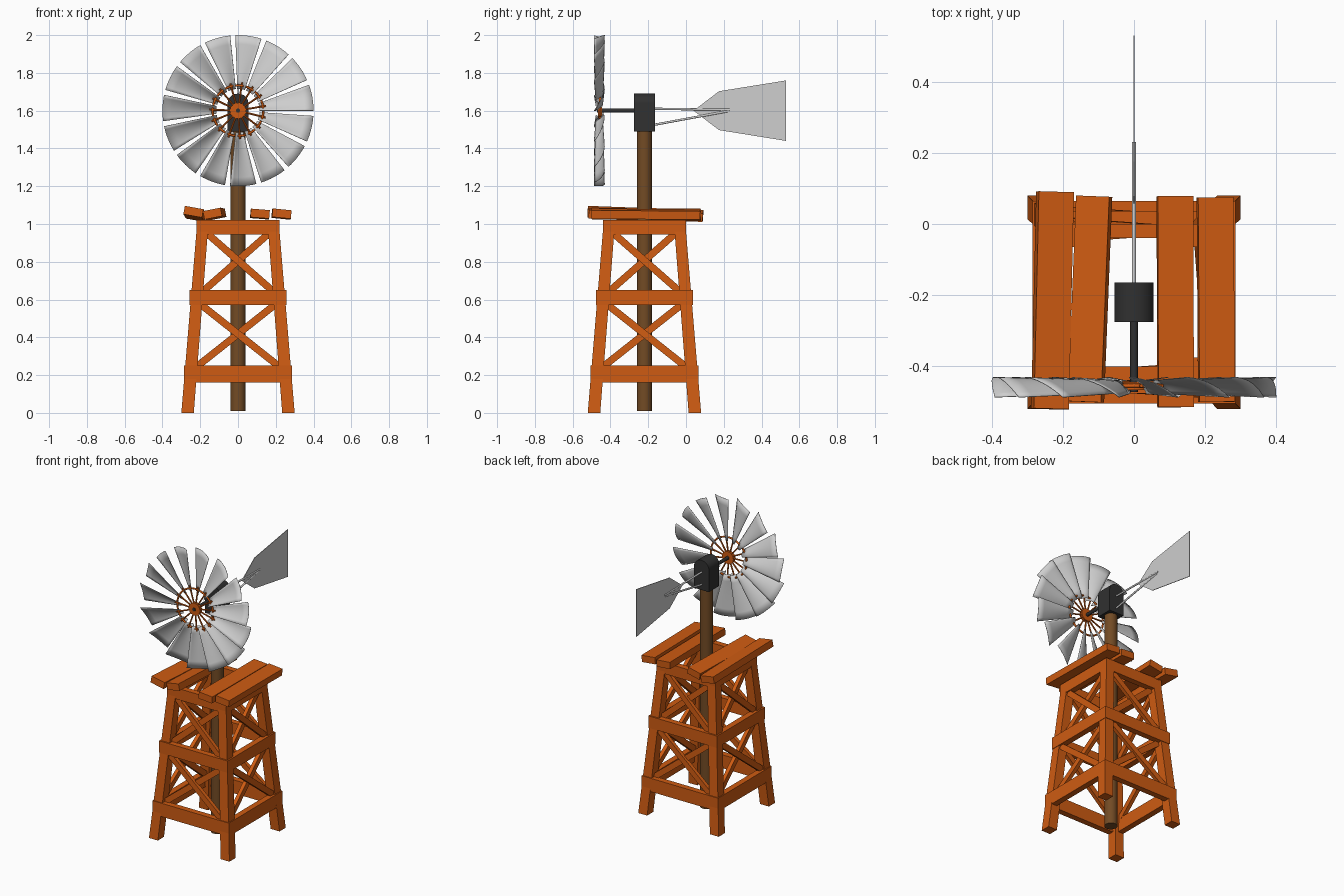
import bpy, bmesh, math
from mathutils import Vector, Matrix

if "Cube" in bpy.data.objects:
    bpy.data.objects.remove(bpy.data.objects["Cube"])


def material(name, rgb, metallic=0.0):
    m = bpy.data.materials.new(name)
    m.use_nodes = True
    m.diffuse_color = (*rgb, 1)
    m.node_tree.nodes["Principled BSDF"].inputs["Base Color"].default_value = (*rgb, 1)
    return m


ORANGE = material("orange wood", (0.62, 0.105, 0.006))
BROWN = material("brown post", (0.17, 0.07, 0.018))
DARK = material("dark iron", (0.03, 0.03, 0.03))
METAL = material("pale metal", (0.62, 0.62, 0.62))

CY = -0.22                       # tower axis
HUB = Vector((0, -0.455, 1.6))   # wheel centre
BLADES = 15


def finish(name, bm, mat, smooth=False):
    bmesh.ops.recalc_face_normals(bm, faces=bm.faces)
    mesh = bpy.data.meshes.new(name)
    bm.to_mesh(mesh)
    bm.free()
    mesh.materials.append(mat)
    ob = bpy.data.objects.new(name, mesh)
    bpy.context.collection.objects.link(ob)
    if smooth:
        bpy.ops.object.select_all(action='DESELECT')
        ob.select_set(True)
        bpy.context.view_layer.objects.active = ob
        bpy.ops.object.shade_smooth_by_angle(angle=math.radians(40))
    return ob


def frame(p, q, ref):
    """Matrix at the middle of p-q: Z along the line, Y towards ref."""
    z = (q - p).normalized()
    x = Vector(ref).cross(z).normalized()
    rot = Matrix((x, z.cross(x), z)).transposed().to_4x4()
    return Matrix.Translation((p + q) / 2) @ rot


def add_bar(bm, p, q, width, depth, ref):
    p, q = Vector(p), Vector(q)
    size = Matrix.Diagonal((width, depth, (q - p).length, 1))
    bmesh.ops.create_cube(bm, size=1, matrix=frame(p, q, ref) @ size)


def add_rod(bm, p, q, radius, sides=12):
    p, q = Vector(p), Vector(q)
    ref = (1, 0, 0) if abs((q - p).normalized().x) < 0.9 else (0, 1, 0)
    bmesh.ops.create_cone(bm, cap_ends=True, segments=sides, radius1=radius,
                          radius2=radius, depth=(q - p).length, matrix=frame(p, q, ref))


def extrude_profile(bm, points, direction):
    face = bm.faces.new([bm.verts.new(p) for p in points])
    res = bmesh.ops.extrude_face_region(bm, geom=[face])
    verts = [v for v in res["geom"] if isinstance(v, bmesh.types.BMVert)]
    bmesh.ops.translate(bm, verts=verts, vec=direction)


# Four splayed, tapered legs
for sx, side in ((1, "left"), (-1, "right")):
    for sy, end in ((1, "back"), (-1, "front")):
        bm = bmesh.new()
        for z, c, h in ((0.0, 0.267, 0.033), (1.02, 0.185, 0.03)):
            bm.faces.new([bm.verts.new((sx * c + i * h, CY + sy * c + j * h, z))
                          for i, j in ((-1, -1), (1, -1), (1, 1), (-1, 1))])
        bmesh.ops.bridge_loops(bm, edges=bm.edges[:])
        finish(f"{end}_{side}_leg", bm, ORANGE)

# Horizontal beam rings: bottom, top, half width
RINGS = {"lower": (0.16, 0.25, 0.285), "middle": (0.57, 0.65, 0.256), "upper": (0.945, 1.02, 0.22)}
T = 0.04
for level, (z0, z1, h) in RINGS.items():
    bm = bmesh.new()
    z = (z0 + z1) / 2
    for k in range(4):
        turn = Matrix.Translation((0, CY, 0)) @ Matrix.Rotation(k * math.pi / 2, 4, 'Z')
        add_bar(bm, turn @ Vector((-h, -h + T / 2, z)), turn @ Vector((h - T, -h + T / 2, z)),
                T, z1 - z0, (0, 0, 1))
    finish(f"{level}_beams", bm, ORANGE)

# Crossed braces on every side: bottom, top, half widths and distances from the axis
for level, z0, z1, x0, x1, d0, d1 in (("lower", 0.24, 0.58, 0.225, 0.205, 0.25, 0.222),
                                      ("upper", 0.64, 0.96, 0.19, 0.175, 0.217, 0.19)):
    bm = bmesh.new()
    for k in range(4):
        turn = Matrix.Translation((0, CY, 0)) @ Matrix.Rotation(k * math.pi / 2, 4, 'Z')
        out = turn.to_3x3() @ Vector((0, -1, 0))
        for s, shift in ((1, 0.008), (-1, -0.008)):
            add_bar(bm, turn @ Vector((-s * x0, -d0 + shift, z0)),
                    turn @ Vector((s * x1, -d1 + shift, z1)), 0.038, 0.025, out)
    finish(f"{level}_braces", bm, ORANGE)

# Uneven deck planks: back end, front end, width, tilt
PLANKS = {
    "far_right": ((-0.222, 0.09, 1.042), (-0.236, -0.52, 1.065), 0.1, 0.18),
    "inner_right": ((-0.112, 0.078, 1.05), (-0.135, -0.5, 1.055), 0.095, -0.2),
    "inner_left": ((0.115, 0.078, 1.05), (0.117, -0.515, 1.055), 0.1, 0.08),
    "far_left": ((0.228, 0.075, 1.05), (0.232, -0.5, 1.055), 0.1, 0.1),
}
for name, (p, q, w, tilt) in PLANKS.items():
    bm = bmesh.new()
    add_bar(bm, p, q, w, 0.045, (tilt, 0, 1))
    finish(f"{name}_plank", bm, ORANGE)

# Central post
bm = bmesh.new()
add_rod(bm, (0, CY, 0.01), (0, CY, 1.52), 0.04, 24)
finish("post", bm, BROWN, True)

# Gear housing with rounded top
bm = bmesh.new()
arch = [(0.055 * math.cos(a), -0.275, 1.64 + 0.05 * math.sin(a))
        for a in (math.pi * i / 16 for i in range(17))]
extrude_profile(bm, [(-0.055, -0.275, 1.49), (0.055, -0.275, 1.49)] + arch, (0, 0.11, 0))
finish("gear_housing", bm, DARK, True)

# Wheel shaft
bm = bmesh.new()
add_rod(bm, (0, -0.26, HUB.z), (0, -0.472, HUB.z), 0.011, 16)
finish("wheel_shaft", bm, DARK, True)

# Hub and spokes
bm = bmesh.new()
add_rod(bm, HUB - Vector((0, 0.011, 0)), HUB + Vector((0, 0.011, 0)), 0.042, 30)
finish("hub", bm, ORANGE, True)
START = math.radians(82)
STEP = 2 * math.pi / BLADES
bm = bmesh.new()
for k in range(BLADES):
    a = START + k * STEP
    ray = Vector((math.cos(a), 0, math.sin(a)))
    add_rod(bm, HUB + ray * 0.03, HUB + ray * 0.15, 0.005, 8)
finish("spokes", bm, ORANGE, True)

# Wheel ring
bpy.ops.mesh.primitive_torus_add(location=HUB, rotation=(math.pi / 2, 0, 0), major_radius=0.134,
                                 minor_radius=0.006, major_segments=48, minor_segments=8)
ring = bpy.context.object
ring.name = "wheel_ring"
ring.data.materials.append(ORANGE)
bpy.ops.object.shade_smooth_by_angle(angle=math.radians(60))

# Pitched, cupped blades
ROWS, COLS = 6, 8
for k in range(BLADES):
    bm = bmesh.new()
    grid = []
    for i in range(ROWS + 1):
        t = i / ROWS
        r = 0.115 + 0.285 * t
        half = 0.02 + 0.05 * t
        row = []
        for j in range(COLS + 1):
            s = 2 * j / COLS - 1
            a = START + k * STEP + s * half / r
            y = HUB.y + (0.018 + 0.01 * t) * s + 0.012 * (1 - s * s) - 0.004
            row.append(bm.verts.new((r * math.cos(a), y, HUB.z + r * math.sin(a))))
        grid.append(row)
    for lo, hi in zip(grid, grid[1:]):
        for j in range(COLS):
            bm.faces.new((lo[j], lo[j + 1], hi[j + 1], hi[j]))
    blade = finish(f"blade_{k + 1}", bm, METAL, True)
    solid = blade.modifiers.new("thickness", 'SOLIDIFY')
    solid.thickness = 0.002
    solid.offset = 0

# Tail rods and vane
bm = bmesh.new()
add_rod(bm, (0, -0.17, 1.61), (0, 0.23, 1.605), 0.006)
add_rod(bm, (0, -0.17, 1.525), (0, 0.22, 1.597), 0.006)
finish("tail_rods", bm, METAL, True)
bm = bmesh.new()
vane = [(0.04, 1.6), (0.175, 1.497), (0.53, 1.44), (0.53, 1.76), (0.175, 1.703)]
extrude_profile(bm, [(-0.002, y, z) for y, z in vane], (0.004, 0, 0))
finish("tail_vane", bm, METAL)
